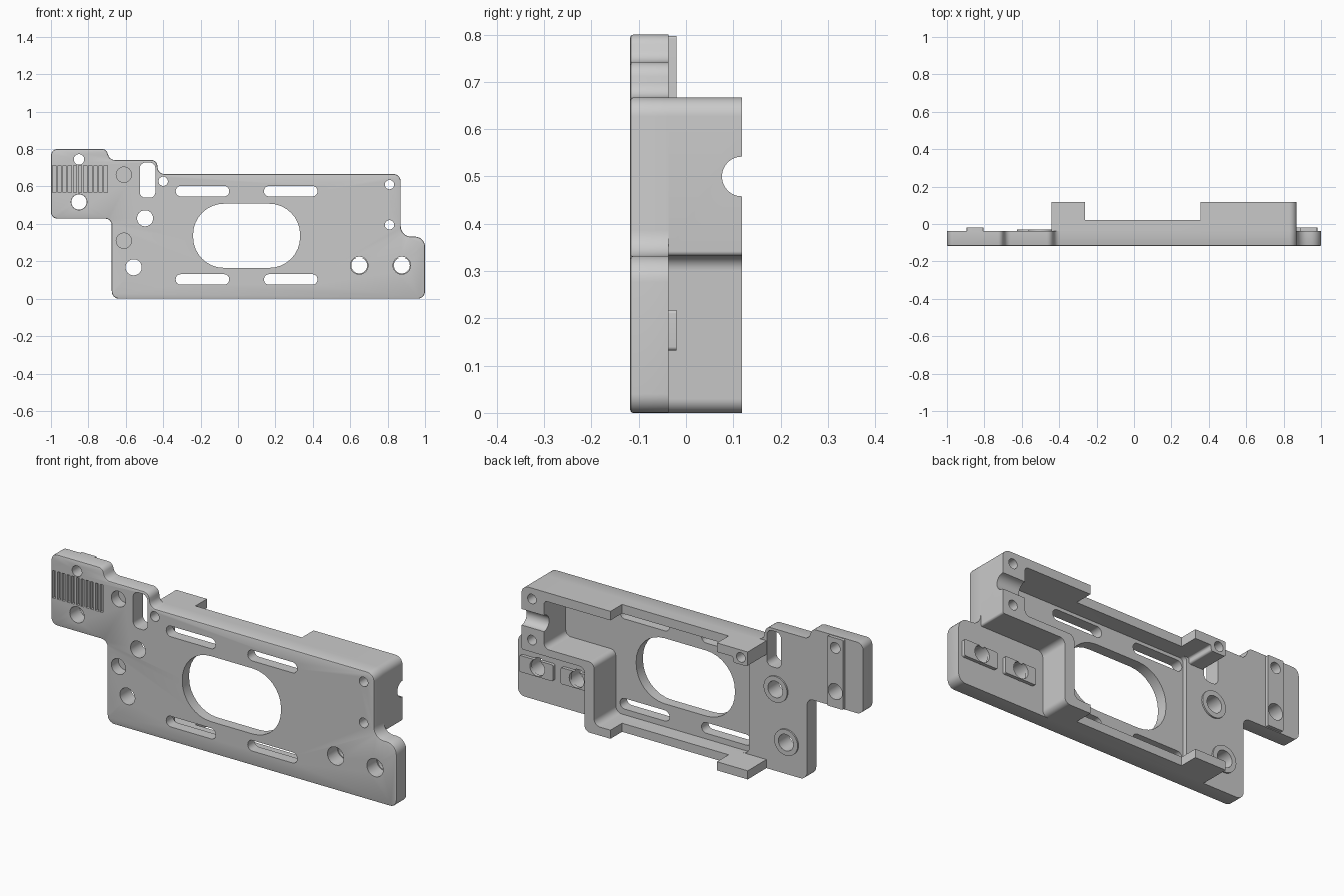
import bpy
import bmesh
import math
from mathutils import Vector

old = bpy.data.objects.get("Cube")
if old:
    bpy.data.objects.remove(old, do_unlink=True)

grey = bpy.data.materials.new("machined_grey")
grey.use_nodes = True
colour = (0.59, 0.59, 0.59, 1)
grey.diffuse_color = colour
grey.node_tree.nodes["Principled BSDF"].inputs["Base Color"].default_value = colour

FRONT, BACK, RIM = -0.118, -0.037, 0.118
JOIN = BACK - 0.0005
FLOOR = -0.062


def fillet(points, steps=8):
    """Round each (x, z, radius) corner of a closed outline."""
    out = []
    for i, (x, z, r) in enumerate(points):
        p = Vector((x, z))
        if r == 0:
            out.append(p)
            continue
        a = (Vector(points[i - 1][:2]) - p).normalized()
        b = (Vector(points[(i + 1) % len(points)][:2]) - p).normalized()
        half = a.angle(b) / 2
        centre = p + (a + b).normalized() * (r / math.sin(half))
        start = p + a * (r / math.tan(half)) - centre
        end = p + b * (r / math.tan(half)) - centre
        sweep = math.atan2(start.x * end.y - start.y * end.x, start.dot(end))
        first = math.atan2(start.y, start.x)
        for k in range(steps + 1):
            angle = first + sweep * k / steps
            out.append(centre + Vector((math.cos(angle), math.sin(angle))) * r)
    return out


def prism(name, points, y0, y1, bevel=0):
    """Extrude an outline from y0 to y1, optionally softening the front edge."""
    bm = bmesh.new()
    face = bm.faces.new([bm.verts.new((p.x, y0, p.y)) for p in fillet(points)])
    ext = bmesh.ops.extrude_face_region(bm, geom=[face], use_keep_orig=True)
    moved = [v for v in ext["geom"] if isinstance(v, bmesh.types.BMVert)]
    bmesh.ops.translate(bm, verts=moved, vec=(0, y1 - y0, 0))
    bmesh.ops.recalc_face_normals(bm, faces=bm.faces)
    if bevel:
        rim = [e for e in bm.edges if all(abs(v.co.y - y0) < 1e-5 for v in e.verts)]
        bmesh.ops.bevel(bm, geom=rim, offset=bevel, segments=2, profile=0.5, affect='EDGES')
    mesh = bpy.data.meshes.new(name)
    bm.to_mesh(mesh)
    bm.free()
    mesh.materials.append(grey)
    obj = bpy.data.objects.new(name, mesh)
    bpy.context.collection.objects.link(obj)
    return obj


def rect(x0, x1, z0, z1, r=0):
    return [(x0, z0, r), (x1, z0, r), (x1, z1, r), (x0, z1, r)]


def disc(x, z, r):
    return rect(x - r, x + r, z - r, z + r, r * 0.995)


def cut(obj, points, y0=-0.3, y1=0.3):
    cut_with(obj, prism("cutter", points, y0, y1))


def cut_with(obj, cutter):
    mod = obj.modifiers.new("cut", 'BOOLEAN')
    mod.operation, mod.solver, mod.object = 'DIFFERENCE', 'EXACT', cutter
    bpy.context.view_layer.objects.active = obj
    bpy.ops.object.modifier_apply(modifier=mod.name)
    bpy.data.objects.remove(cutter, do_unlink=True)


# Base plate with its stepped outline
plate = prism("mounting_plate", [
    (-0.675, 0, 0.04), (1, 0, 0.04), (1, 0.332, 0.055), (0.87, 0.332, 0.055),
    (0.87, 0.667, 0.04), (-0.425, 0.667, 0.035), (-0.435, 0.742, 0.035), (-0.685, 0.742, 0.035),
    (-0.705, 0.8, 0.03), (-1, 0.8, 0.035), (-1, 0.428, 0.035), (-0.675, 0.428, 0.035)],
    FRONT, BACK, 0.006)

# Shallow rear pocket
cut(plate, [(-0.34, 0.045, 0.035), (0.45, 0.045, 0.035), (0.45, 0.37, 0.03), (0.74, 0.37, 0.03),
            (0.74, 0.62, 0.02), (-0.34, 0.62, 0.02)], FLOOR, 0.1)

# Oval window, long slots and upright slot
cut(plate, rect(-0.24, 0.332, 0.165, 0.508, 0.165))
for x in (-0.19, 0.282):
    for z in (0.103, 0.575):
        cut(plate, rect(x - 0.143, x + 0.143, z - 0.028, z + 0.028, 0.027))
cut(plate, rect(-0.525, -0.442, 0.54, 0.728, 0.03))

# Through holes
small_holes = [(-0.4, 0.628), (0.81, 0.61), (0.81, 0.395)]
boss_holes = [(-0.497, 0.43), (-0.558, 0.168)]
pad_holes = [(0.648, 0.178), (0.876, 0.178)]
for x, z in small_holes:
    cut(plate, disc(x, z, 0.025))
for x, z in boss_holes:
    cut(plate, disc(x, z, 0.043))
for x, z in pad_holes:
    cut(plate, disc(x, z, 0.047))
cut(plate, disc(-0.85, 0.745, 0.028))
cut(plate, disc(-0.85, 0.517, 0.042))

# Blind holes and grip grooves on the front
for z in (0.31, 0.663):
    cut(plate, disc(-0.61, z, 0.041), -0.3, -0.06)
for i in range(11):
    x = -0.982 + i * 0.0275
    cut(plate, rect(x - 0.0085, x + 0.0085, 0.568, 0.712), -0.3, FRONT + 0.015)

# Rear wall following the pocket, with a solid end block
wall = prism("rear_wall", [
    (-0.44, 0.667, 0), (0.87, 0.667, 0.04), (0.87, 0.332, 0.01), (0.505, 0.332, 0.03),
    (0.505, 0, 0.03), (-0.44, 0, 0), (-0.44, 0.045, 0), (0.45, 0.045, 0.035),
    (0.45, 0.37, 0.03), (0.74, 0.37, 0.03), (0.74, 0.62, 0.02), (-0.355, 0.62, 0.01),
    (-0.355, 0.59, 0.01), (-0.44, 0.59, 0.01)], JOIN, RIM)
cut(wall, rect(-0.262, 0.355, -0.1, 0.9), 0.022, 0.3)
for x, z in small_holes:
    cut(wall, disc(x, z, 0.025))

# Half-round notch across the end block
bpy.ops.mesh.primitive_cylinder_add(vertices=32, radius=0.042, depth=0.4,
                                    location=(0.8, RIM, 0.5), rotation=(0, math.pi / 2, 0))
notch = bpy.context.object
notch.data.materials.append(grey)
cut_with(wall, notch)

# Raised bosses behind the two plate holes
bosses = []
for i, (x, z) in enumerate(boss_holes):
    boss = prism(f"hole_boss_{i + 1}", disc(x, z, 0.068), JOIN, -0.029)
    cut(boss, disc(x, z, 0.043))
    bosses.append(boss)

# Raised locating pads
foot_pads = []
for i, (x0, x1) in enumerate([(0.56, 0.74), (0.785, 0.98)]):
    pad = prism(f"foot_pad_{i + 1}", rect(x0, x1, 0.132, 0.218, 0.008), JOIN, -0.02)
    cut(pad, disc(*pad_holes[i], 0.0425))
    foot_pads.append(pad)
tab_pad = prism("tab_pad", rect(-0.895, -0.805, 0.432, 0.797, 0.005), JOIN, -0.02)
cut(tab_pad, disc(-0.85, 0.745, 0.028))
cut(tab_pad, disc(-0.85, 0.517, 0.041))

# Smooth the curved sides, keep machined edges crisp
bpy.ops.object.select_all(action='DESELECT')
for obj in [plate, wall, tab_pad] + bosses + foot_pads:
    obj.select_set(True)
bpy.context.view_layer.objects.active = plate
bpy.ops.object.shade_smooth_by_angle(angle=math.radians(30))
